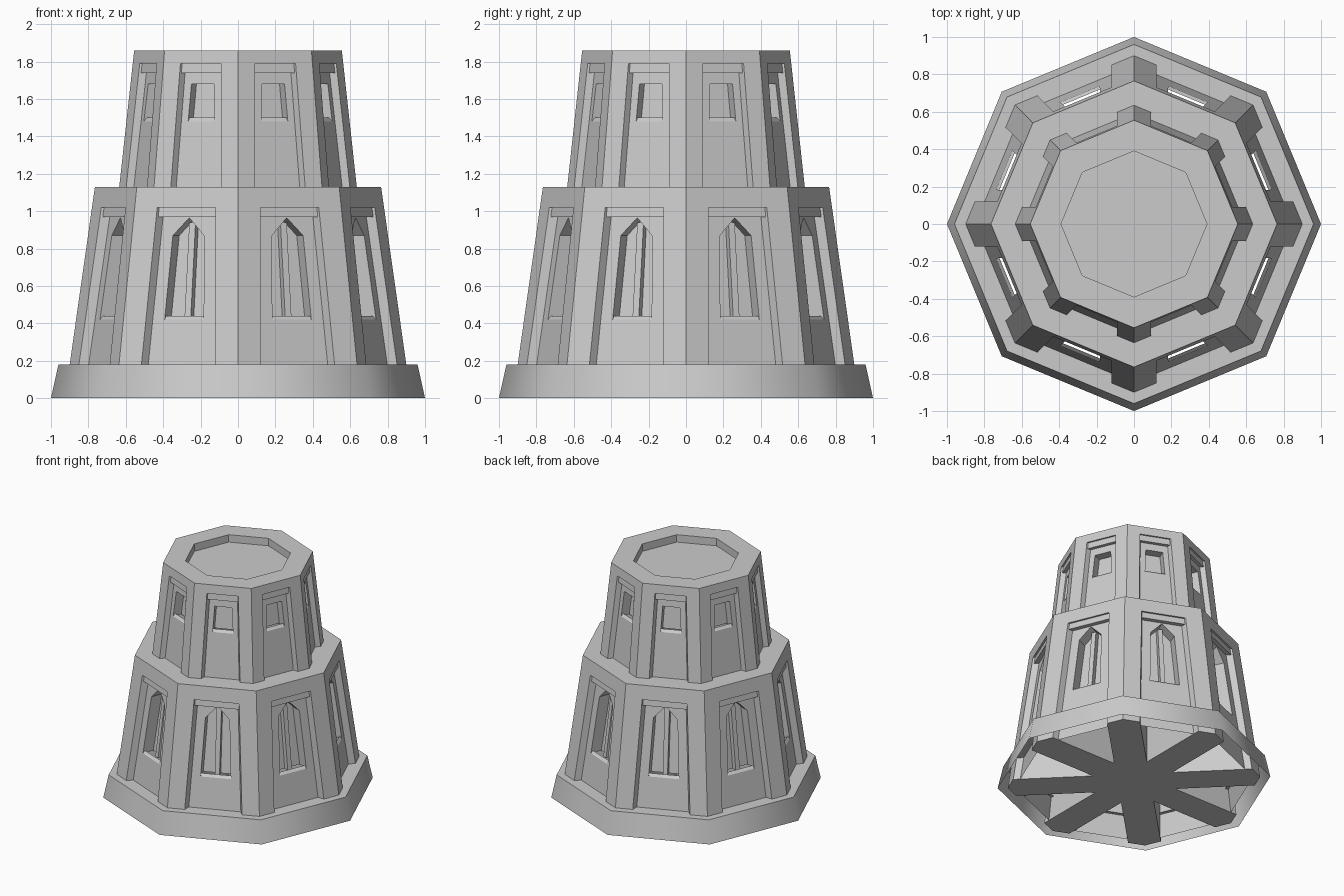
import bpy, bmesh, math
from mathutils import Vector

if "Cube" in bpy.data.objects:
    bpy.data.objects.remove(bpy.data.objects["Cube"])

SIDES = 8
HALF = math.pi / SIDES
GREY = (0.6, 0.6, 0.6, 1)

stone = bpy.data.materials.new("light_grey_stone")
stone.use_nodes = True
stone.diffuse_color = GREY
stone.node_tree.nodes["Principled BSDF"].inputs["Base Color"].default_value = GREY


def finish(bm, name):
    mesh = bpy.data.meshes.new(name)
    bm.to_mesh(mesh)
    bm.free()
    mesh.materials.append(stone)
    obj = bpy.data.objects.new(name, mesh)
    bpy.context.collection.objects.link(obj)
    return obj


def lathe(name, profile):
    """Eight-sided solid or shell from (radius, height) points."""
    bm = bmesh.new()
    rings = []
    for r, z in profile:
        if r == 0:
            rings.append([bm.verts.new((0, 0, z))] * SIDES)
        else:
            rings.append([bm.verts.new((r * math.cos(2 * HALF * i), r * math.sin(2 * HALF * i), z))
                          for i in range(SIDES)])
    for low, high in zip(rings, rings[1:]):
        for i in range(SIDES):
            j = (i + 1) % SIDES
            corners = list(dict.fromkeys((low[i], low[j], high[j], high[i])))
            bm.faces.new(corners)
    return finish(bm, name)


def face_outward(face, radial):
    face.normal_update()
    if face.normal.dot(radial) < 0:
        face.normal_flip()


class Tier:
    """A tapering storey with buttresses, recessed panels and windows."""

    def __init__(self, name, z0, z1, r0, r1, beam, depth):
        self.name, self.z0, self.z1, self.r0, self.r1 = name, z0, z1, r0, r1
        self.beam, self.depth = beam, depth

    def radius(self, z):
        return self.r0 + (self.r1 - self.r0) * (z - self.z0) / (self.z1 - self.z0)

    def point(self, angle, s, z, depth):
        a = self.radius(z) * math.cos(HALF) - depth
        c, n = math.cos(angle), math.sin(angle)
        return Vector((a * c - s * n, a * n + s * c, z))

    def buttresses(self, bottom, top):
        """Four crossing walls whose pointed ends form the corner buttresses."""
        h = self.beam
        for k in range(SIDES // 2):
            c, n = math.cos(2 * HALF * k), math.sin(2 * HALF * k)
            bm = bmesh.new()
            rings = []
            for z in (bottom, top):
                r = self.radius(z)
                e = r - h * math.tan(HALF)
                plan = [(r, 0), (e, h), (-e, h), (-r, 0), (-e, -h), (e, -h)]
                rings.append([bm.verts.new((x * c - y * n, x * n + y * c, z)) for x, y in plan])
            bm.faces.new(rings[0])
            bm.faces.new(rings[1])
            for i in range(len(plan)):
                j = (i + 1) % len(plan)
                bm.faces.new((rings[0][i], rings[0][j], rings[1][j], rings[1][i]))
            bmesh.ops.recalc_face_normals(bm, faces=bm.faces)
            finish(bm, f"{self.name}_buttress_pair_{k + 1}")

    def box(self, bm, angle, s, low, high, front, back):
        corners = [[bm.verts.new(self.point(angle, x, z, d))
                    for x, z in ((-s, low), (s, low), (s, high), (-s, high))] for d in (front, back)]
        f, b = corners
        bm.faces.new(f)
        bm.faces.new(b[::-1])
        for i in range(4):
            j = (i + 1) % 4
            bm.faces.new((f[j], f[i], b[i], b[j]))

    def panels(self, bottom, top, right_side, recess):
        """Panels with window openings; right_side is the half outline, sill to head."""
        bm = bmesh.new()
        for k in range(SIDES):
            angle = HALF * (2 * k + 1)
            radial = Vector((math.cos(angle), math.sin(angle), 0))
            sill, head = right_side[0][1], right_side[-1][1]
            for side in (-1, 1):
                def edge(z):
                    a = self.radius(z) * math.cos(HALF) - self.depth
                    return a * math.tan(HALF)
                outline = [(0, bottom), (0, sill)] + right_side
                if right_side[-1][0] > 0:
                    outline.append((0, head))
                outline += [(0, top), (edge(top), top), (edge(bottom), bottom)]
                verts = [bm.verts.new(self.point(angle, side * s, z, self.depth)) for s, z in outline]
                face_outward(bm.faces.new(verts), radial)
        finish(bm, f"{self.name}_recessed_panels")

        # Window reveals, sloping sills and backs
        bm = bmesh.new()
        for k in range(SIDES):
            angle = HALF * (2 * k + 1)
            radial = Vector((math.cos(angle), math.sin(angle), 0))
            loop = right_side + [(-s, z) for s, z in reversed(right_side) if s > 0]
            front = [bm.verts.new(self.point(angle, s, z, self.depth)) for s, z in loop]
            back = [bm.verts.new(self.point(angle, s, z, self.depth + recess)) for s, z in loop]
            middle = sum((v.co for v in front), Vector()) / len(front)
            face_outward(bm.faces.new(back), radial)
            for i in range(len(loop) - 1):
                f = bm.faces.new((front[i], front[i + 1], back[i + 1], back[i]))
                face_outward(f, middle - f.calc_center_median())
            w, z = right_side[0]
            lip = [bm.verts.new(self.point(angle, s, z + 0.02, self.depth + 0.015)) for s in (-w, w)]
            face_outward(bm.faces.new((front[-1], front[0], lip[1], lip[0])), Vector((0, 0, 1)))
        finish(bm, f"{self.name}_window_reveals")

    def bars(self, name, s, low, high, front, back):
        bm = bmesh.new()
        for k in range(SIDES):
            self.box(bm, HALF * (2 * k + 1), s, low, high, front, back)
        bmesh.ops.recalc_face_normals(bm, faces=bm.faces)
        finish(bm, name)


# Base plinth, open underneath
plinth = lathe("base_plinth", [(1.0, 0), (0.96, 0.18), (0.82, 0.18)])
bpy.ops.object.select_all(action="DESELECT")
plinth.select_set(True)
bpy.context.view_layer.objects.active = plinth
bpy.ops.object.shade_smooth_by_angle(angle=math.radians(50))

# Lower storey with pointed windows
lower = Tier("lower", 0.18, 1.13, 0.9, 0.765, 0.12, 0.048)
lower.buttresses(0, 1.02)
lower.panels(0, 1.02, [(0.113, 0.42), (0.09, 0.87), (0, 0.965)], 0.09)
lower.bars("lower_window_mullions", 0.018, 0.42, 0.94, 0.095, 0.137)
lower.bars("lower_lintels", 0.18, 0.97, 1.02, 0.014, 0.05)
lathe("lower_cornice", [(0, 1.02), (lower.radius(1.02), 1.02), (0.765, 1.13), (0, 1.13)])

# Upper storey with small square windows
upper = Tier("upper", 1.13, 1.86, 0.635, 0.555, 0.09, 0.038)
upper.buttresses(1.13, 1.79)
upper.panels(1.13, 1.79, [(0.076, 1.48), (0.065, 1.68)], 0.07)
upper.bars("upper_lintels", 0.13, 1.74, 1.79, 0.012, 0.04)

# Crown with a sunken roof
lathe("upper_cornice_and_roof", [(0, 1.79), (upper.radius(1.79), 1.79), (0.555, 1.86),
                                 (0.39, 1.86), (0.39, 1.8), (0, 1.8)])
